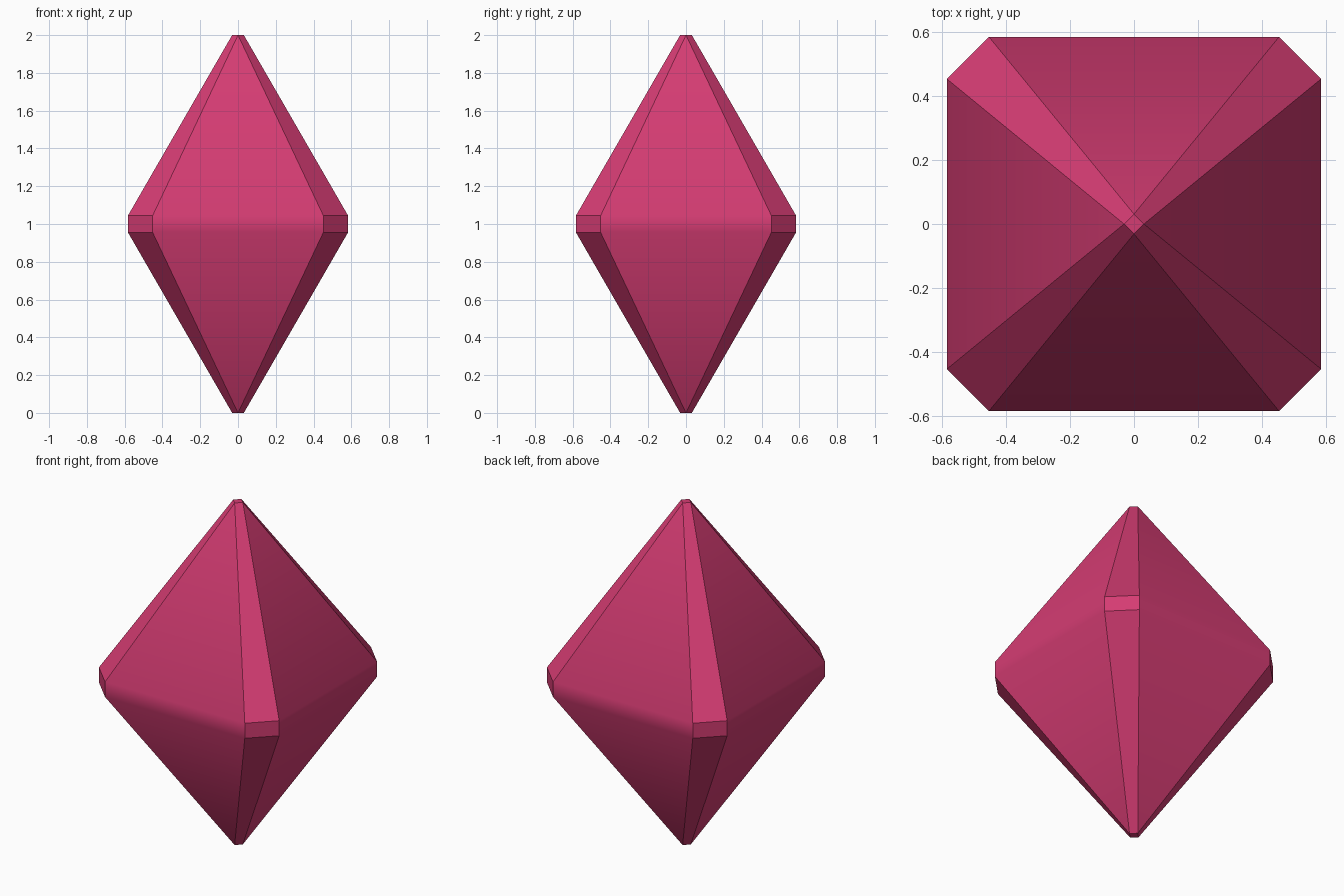
import bpy, bmesh, math

if "Cube" in bpy.data.objects:
    bpy.data.objects.remove(bpy.data.objects["Cube"])

W, C = 0.583, 0.452      # half width of the girdle, start of its cut corners
TIP, BAND = 0.031, 0.044  # half width of the tip, half height of the girdle

bm = bmesh.new()


def girdle(z):
    """Octagon with cut corners, two points per side."""
    pts = []
    for k in range(4):
        c, s = round(math.cos(k * math.pi / 2)), round(math.sin(k * math.pi / 2))
        for x, y in ((W, -C), (W, C)):
            pts.append(bm.verts.new((c * x - s * y, s * x + c * y, z)))
    return pts


def tip(z):
    """Small diamond, one point above each side."""
    return [bm.verts.new((TIP * math.cos(k * math.pi / 2),
                          TIP * math.sin(k * math.pi / 2), z)) for k in range(4)]


# Girdle band
upper, lower = girdle(1 + BAND), girdle(1 - BAND)
for i in range(8):
    j = (i + 1) % 8
    bm.faces.new((lower[i], lower[j], upper[j], upper[i]))

# Main triangular facets, narrow corner facets and tip caps
for ring, z in ((upper, 2.0), (lower, 0.0)):
    top = tip(z)
    for k in range(4):
        a, b, n = ring[2 * k], ring[2 * k + 1], ring[(2 * k + 2) % 8]
        bm.faces.new((a, b, top[k]))
        bm.faces.new((b, n, top[(k + 1) % 4], top[k]))
    bm.faces.new(top)

bmesh.ops.recalc_face_normals(bm, faces=bm.faces[:])
mesh = bpy.data.meshes.new("gem")
bm.to_mesh(mesh)
bm.free()

gem = bpy.data.objects.new("gem", mesh)
bpy.context.collection.objects.link(gem)
mat = bpy.data.materials.new("raspberry pink")
mat.diffuse_color = (0.66, 0.045, 0.17, 1)
mat.use_nodes = True
mat.node_tree.nodes["Principled BSDF"].inputs["Base Color"].default_value = mat.diffuse_color
mesh.materials.append(mat)

# Soft across the girdle, crisp at the corner facets
bpy.context.view_layer.objects.active = gem
gem.select_set(True)
bpy.ops.object.shade_smooth_by_angle(angle=math.radians(33))
